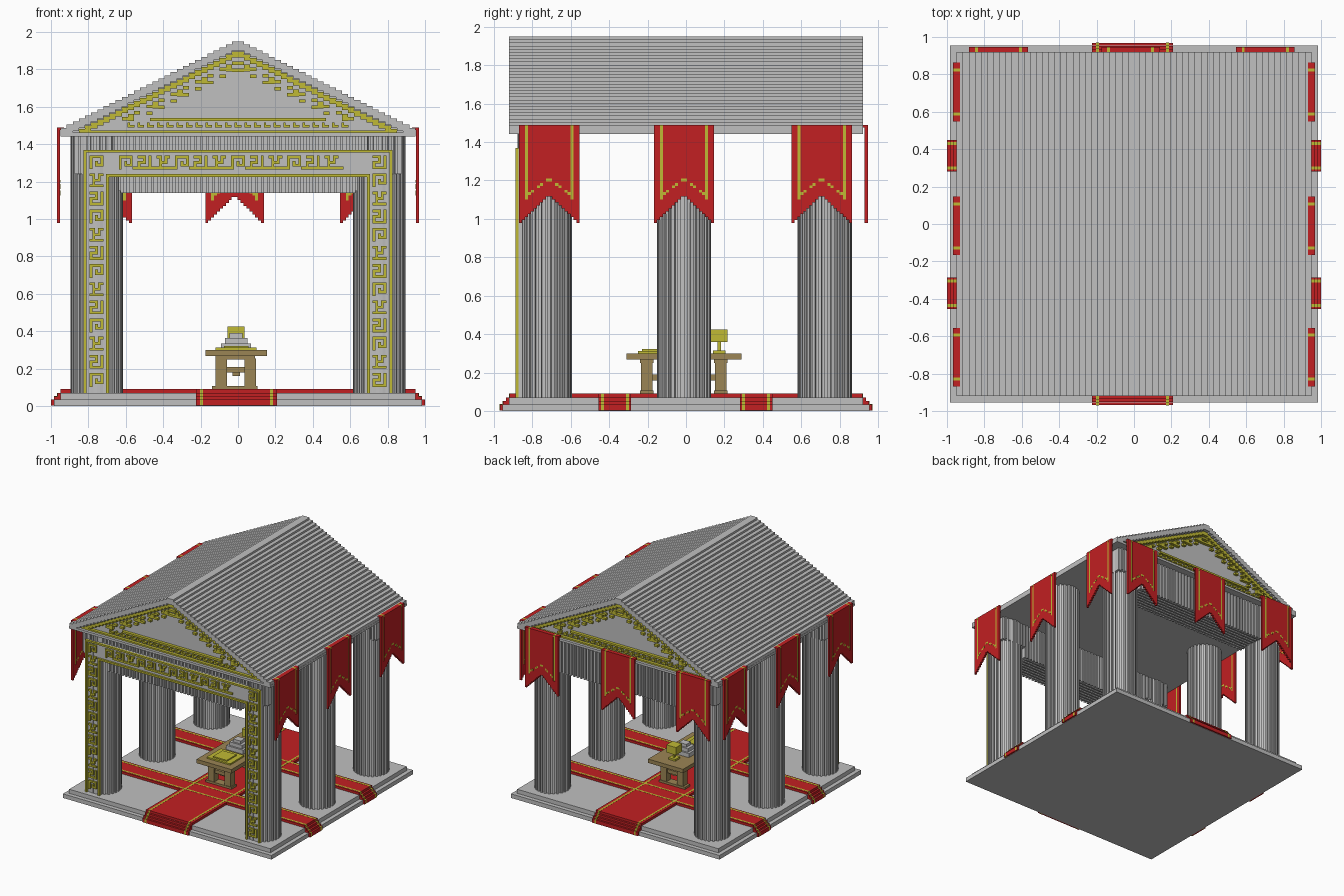
import bpy, bmesh, math

cube = bpy.data.objects.get("Cube")
if cube:
    bpy.data.objects.remove(cube, do_unlink=True)


def material(name, rgb):
    m = bpy.data.materials.new(name)
    m.use_nodes = True
    m.diffuse_color = (*rgb, 1)
    b = m.node_tree.nodes["Principled BSDF"]
    b.inputs["Base Color"].default_value = (*rgb, 1)
    b.inputs["Roughness"].default_value = 0.9
    return m


STONE = material("stone grey", (0.53, 0.53, 0.53))
RED = material("cloth red", (0.54, 0.014, 0.016))
GOLD = material("gold", (0.53, 0.49, 0.035))
WOOD = material("wood tan", (0.33, 0.235, 0.09))
U = 0.0163  # block size


def finish(name, bm, mat):
    bmesh.ops.recalc_face_normals(bm, faces=bm.faces)
    me = bpy.data.meshes.new(name)
    bm.to_mesh(me)
    bm.free()
    me.materials.append(mat)
    ob = bpy.data.objects.new(name, me)
    bpy.context.scene.collection.objects.link(ob)
    return ob


def boxes(name, mat, items):
    """One object from boxes given as (x0, x1, y0, y1, z0, z1)."""
    bm = bmesh.new()
    for x0, x1, y0, y1, z0, z1 in items:
        vs = bmesh.ops.create_cube(bm, size=1)["verts"]
        for v in vs:
            v.co.x = x1 if v.co.x > 0 else x0
            v.co.y = y1 if v.co.y > 0 else y0
            v.co.z = z1 if v.co.z > 0 else z0
    return finish(name, bm, mat)


def prism(name, mat, pts, vec):
    """Extrude a closed 3D outline along a vector."""
    bm = bmesh.new()
    f = bm.faces.new([bm.verts.new(p) for p in pts])
    new = bmesh.ops.extrude_face_region(bm, geom=[f])["geom"]
    bmesh.ops.translate(bm, vec=vec, verts=[g for g in new if isinstance(g, bmesh.types.BMVert)])
    return finish(name, bm, mat)


# Two-step plinth
boxes("plinth", STONE, [(-0.985, 0.985, -0.955, 0.955, 0, 0.035),
                        (-0.95, 0.95, -0.92, 0.92, 0.035, 0.07)])


# Cross-shaped carpets draped over the steps, with gold stripes
def runner(axis, c, half, reach, lift):
    out = []
    for r, z in ((-0.05, 0.09), (-0.033, 0.07), (-0.016, 0.052), (0.0, 0.035)):
        r += reach + lift
        a, b = (c - half, c + half), (-r, r)
        x, y = (a, b) if axis == "y" else (b, a)
        out.append((*x, *y, 0.002, z + lift))
    return out


carpet, trim = [], []
for axis, c, half, reach, inset in (("y", -0.008, 0.217, 0.97, 0.03),
                                    ("x", -0.37, 0.085, 1.0, 0.02), ("x", 0.365, 0.085, 1.0, 0.02)):
    carpet += runner(axis, c, half, reach - 0.001, 0)
    for s in (-1, 1):
        trim += runner(axis, c + s * (half - inset), 0.008, reach - 0.001, 0.001)
boxes("carpet", RED, carpet)
boxes("carpet_stripes", GOLD, trim)

# Fluted columns
N = 26
for sx, side in ((-1, "right"), (1, "left")):
    for cy, place in ((-0.735, "front"), (-0.01, "middle"), (0.722, "back")):
        pts = []
        for i in range(N):
            for f, r in ((0, 0.141), (0.5, 0.141), (0.5, 0.126), (1, 0.126)):
                a = math.tau * (i + f) / N
                pts.append((sx * 0.755 + r * math.cos(a), cy + r * math.sin(a), 0.07))
        prism(f"{place}_{side}_column", STONE, pts, (0, 0, 1.38))

# Ribbed beams over the front and back
for s, name in ((-1, "front_beam"), (1, "back_beam")):
    def span(a, b):
        return (min(s * a, s * b), max(s * a, s * b))
    parts = [(-0.875, 0.875, *span(0.62, 0.845), 1.24, 1.45),
             (-0.64, 0.64, *span(0.62, 0.845), 1.15, 1.25)]
    for i in range(-26, 27):
        x = i * 2 * U
        low = 1.14 if abs(x) < 0.63 else 1.24
        parts.append((x - U / 2, x + U / 2, *span(0.845, 0.862), low, 1.45))
        parts.append((x - U / 2, x + U / 2, *span(0.605, 0.62), low, 1.45))
    for i in range(7):
        y = 0.63 + i * 2 * U
        parts.append((-0.62, 0.62, *span(y, y + U), 1.14, 1.15))
    boxes(name, STONE, parts)

# Stepped roof
STEPS, RUN, RISE, TOP = 29, 0.0327, 0.0165, 1.95


def step_line(drop, limit):
    """Stair outline from the right end up over the ridge to the left end."""
    half = []
    for i in range(STEPS):
        z = TOP - drop - i * RISE
        if z < limit:
            break
        half += [(i * RUN + (RUN / 2 if i == 0 else 0), z), ((i + 1) * RUN, z)]
    half = [p for k, p in enumerate(half) if k]
    half.append((half[-1][0], limit))
    return [(x, z) for x, z in reversed(half)] + [(-x, z) for x, z in half]


def gable(name, mat, line, y0, y1):
    return prism(name, mat, [(x, y0, z) for x, z in line], (0, y1 - y0, 0))


gable("roof_core", STONE, step_line(0.03, 1.45), -0.872, 0.872)
boxes("cornice", STONE, [(-0.95, 0.95, -0.92, 0.92, 1.442, 1.462)])
gable("roof_cover", STONE, step_line(0, 1.455) + step_line(0.05, 1.455)[::-1], -0.92, 0.92)

# Gold pediment ornament at both gables
for s, name in ((-1, "front"), (1, "back")):
    y0, y1 = sorted((s * 0.87, s * 0.897))
    rim, rail = [], []
    for i in range(STEPS):
        for sx in (-1, 1):
            xa, xb = sorted((sx * i * RUN, sx * (i + 1) * RUN))
            z = TOP - i * RISE

            def block(hi, lo):
                return (xa, xb, y0, y1, max(z - hi, 1.462), z - lo)
            if z - 0.055 > 1.475:
                rim.append(block(0.087, 0.055))
            if z - 0.105 > 1.545 and i % 4 != 3:
                rail.append(block(0.126, 0.108))
            if z - 0.145 > 1.555 and i % 2 == 0:
                rail.append(block(0.163, 0.145))
            if z - 0.085 > 1.555 and i % 4 == 1:
                rail.append(block(0.145, 0.12))
    rim += [(-0.82, 0.82, y0, y1, 1.462, 1.474), (-0.47, 0.47, y0, y1, 1.524, 1.54)]
    for i in range(-11, 12):
        x = i * 0.052
        rail.append((x - 0.018, x + 0.018, y0, y1, 1.49, 1.503))
        rail.append((x - 0.018, x - 0.005, y0, y1, 1.49, 1.516))
    boxes(f"{name}_pediment_rim", GOLD, rim)
    boxes(f"{name}_pediment_key", GOLD, rail)

# Portal frame on the front, with borders and key pattern
FY = (-0.887, -0.868)
boxes("portal_panel", STONE, [(-0.825, -0.69, -0.871, -0.80, 0.07, 1.37),
                              (0.69, 0.825, -0.871, -0.80, 0.07, 1.37),
                              (-0.69, 0.69, -0.871, -0.84, 1.225, 1.37)])
border = [(-0.825, 0.825, *FY, 1.355, 1.37), (-0.705, 0.705, *FY, 1.225, 1.24)]
for s in (-1, 1):
    for a, top in ((0.817, 1.37), (0.698, 1.24)):
        border.append((s * a - 0.008, s * a + 0.008, *FY, 0.07, top))
boxes("portal_border", GOLD, border)

GLYPHS = [("11111", "10001", "10101", "10111", "10000"),
          ("11101", "00101", "11101", "10001", "11111"),
          ("11011", "01010", "01110", "01000", "11111")]
K = 0.0148
key = []


def glyph(n, cx, cz):
    for r, row in enumerate(GLYPHS[n % 3]):
        for c, bit in enumerate(row):
            if bit == "1":
                x, z = cx + (c - 2.5) * K, cz + (1.5 - r) * K
                key.append((x, x + K, *FY, z, z + K))


for n in range(13):
    z = 0.14 + n * 0.097
    glyph(n, -0.757, z)
    glyph(n + 1, 0.757, z)
    if n:
        glyph(n + 2, -0.70 + n * 0.1, 1.302)
        key.append((-0.70 + n * 0.1 + 0.037, -0.70 + n * 0.1 + 0.063, *FY, 1.265, 1.28))
boxes("portal_key_pattern", GOLD, key)


# Swallow-tailed banners with recessed gold stripes
def banner(name, c, face, sign, axis):
    red, gold = [], []
    n, w = 20, 0.0157

    def add(dest, a, b, z0, z1, d0=0.0, d1=0.016):
        d = sorted((sign * (face + d0), sign * (face + d1)))
        dest.append((*d, a, b, z0, z1) if axis == "x" else (a, b, *d, z0, z1))
    for i in range(n):
        a = c + (i - n / 2) * w
        u = 1 - abs(i + 0.5 - n / 2) / (n / 2)
        low = 0.97 + 0.155 * u
        if i in (2, 17):
            add(red, a, a + w, low, 1.1)
            add(gold, a, a + w, 1.1, 1.475, 0.003, 0.013)
            add(gold, a, a + w, 1.475, 1.49, -0.02, 0.016)
        else:
            add(red, a, a + w, low, 1.475)
            add(red, a, a + w, 1.475, 1.49, -0.02, 0.016)
            if 2 < i < 17 and i % 3 != 2:
                z = 1.085 + 0.115 * u
                add(gold, a, a + w, z, z + 0.015, -0.001, 0.017)
    boxes(name, RED, red)
    boxes(name + "_trim", GOLD, gold)


for sx, side in ((-1, "right"), (1, "left")):
    for c, place in ((-0.712, "front"), (-0.01, "middle"), (0.706, "back")):
        banner(f"{side}_{place}_banner", c, 0.951, sx, "x")
for c, place in ((-0.725, "right"), (-0.018, "middle"), (0.702, "left")):
    banner(f"rear_{place}_banner", c, 0.93, 1, "y")

# Trestle table
table = [(-0.175, 0.155, -0.31, 0.29, 0.267, 0.30),
         (-0.03, 0.01, -0.2, 0.18, 0.16, 0.19)]
for y in (-0.205, 0.18):
    table += [(-0.14, 0.105, y - 0.035, y + 0.035, 0.09, 0.108),
              (-0.12, 0.09, y - 0.035, y + 0.035, 0.25, 0.268)]
    for x in (-0.09, 0.065):
        table.append((x - 0.03, x + 0.03, y - 0.03, y + 0.03, 0.1, 0.255))
    table.append((-0.07, 0.05, y - 0.02, y + 0.02, 0.18, 0.21))
boxes("table", WOOD, table)

# Plate, goblet and small stone bust on the table
boxes("plate", GOLD, [(-0.12, 0.10, -0.25, -0.06, 0.30, 0.312),
                      (-0.075, 0.055, -0.23, -0.10, 0.312, 0.322)])
boxes("goblet", GOLD, [(-0.042, 0.022, 0.14, 0.205, 0.30, 0.316),
                       (-0.018, -0.002, 0.165, 0.181, 0.316, 0.36),
                       (-0.055, 0.035, 0.13, 0.215, 0.36, 0.425)])
boxes("small_bust", STONE, [(-0.09, 0.07, -0.03, 0.09, 0.30, 0.335),
                            (-0.07, 0.05, -0.015, 0.075, 0.335, 0.365),
                            (-0.045, 0.025, 0.0, 0.06, 0.365, 0.39)])
